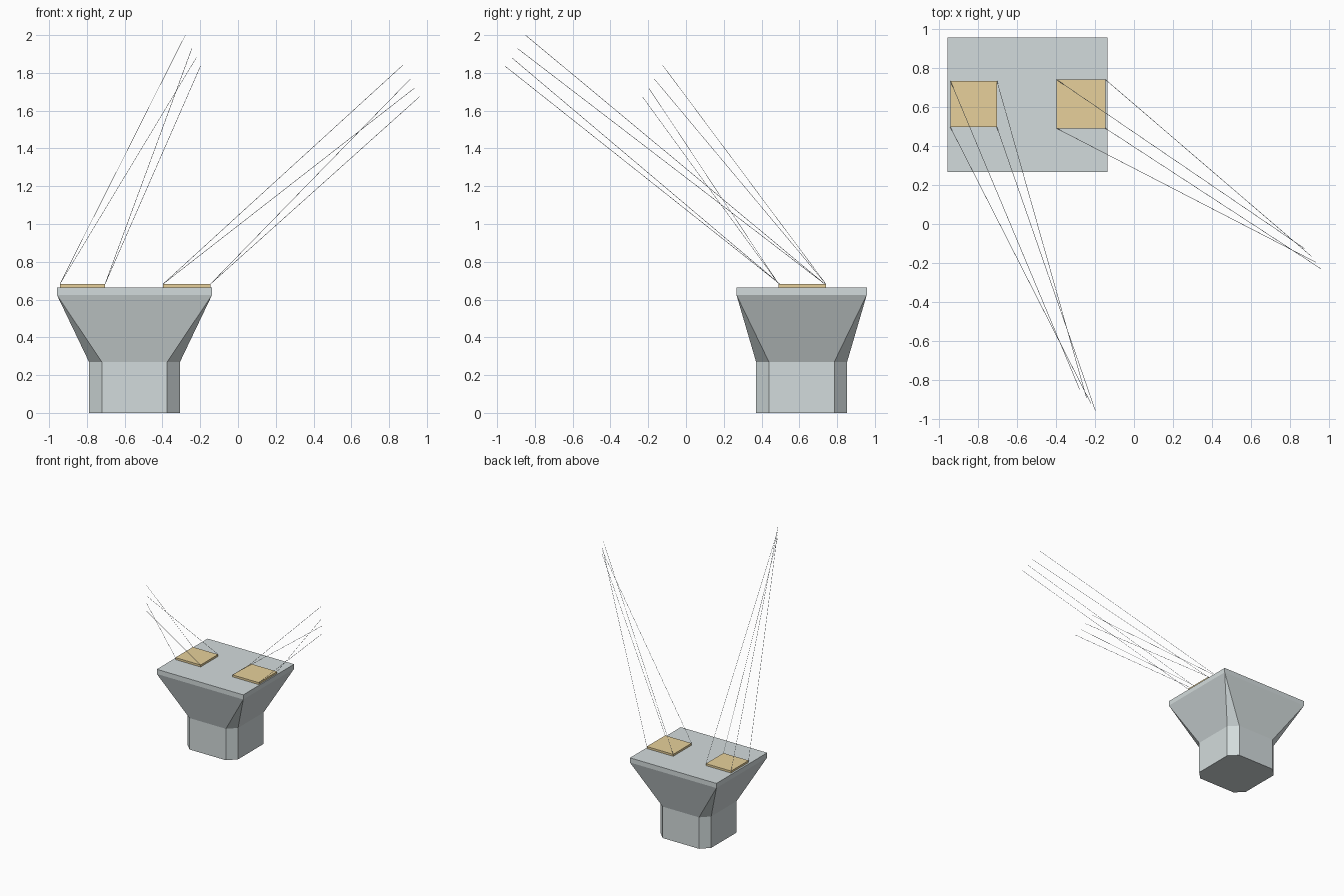
import bpy, bmesh
from mathutils import Vector

if "Cube" in bpy.data.objects:
    bpy.data.objects.remove(bpy.data.objects["Cube"])


def material(name, rgb):
    m = bpy.data.materials.new(name)
    m.diffuse_color = (*rgb, 1)
    m.use_nodes = True
    m.node_tree.nodes["Principled BSDF"].inputs["Base Color"].default_value = m.diffuse_color
    return m


CONCRETE = material("concrete grey", (0.65, 0.71, 0.715))
TAN = material("bearing tan", (0.81, 0.64, 0.33))
STEEL = material("wire steel", (0.50, 0.55, 0.59))


def finish(name, bm, mat):
    bmesh.ops.recalc_face_normals(bm, faces=bm.faces)
    me = bpy.data.meshes.new(name)
    bm.to_mesh(me)
    bm.free()
    me.materials.append(mat)
    ob = bpy.data.objects.new(name, me)
    bpy.context.collection.objects.link(ob)
    return ob


def box(name, x0, x1, y0, y1, z0, z1, mat):
    bm = bmesh.new()
    bmesh.ops.create_cube(bm, size=1)
    for v in bm.verts:
        v.co = ((x0 + x1) / 2 + v.co.x * (x1 - x0),
                (y0 + y1) / 2 + v.co.y * (y1 - y0),
                (z0 + z1) / 2 + v.co.z * (z1 - z0))
    return finish(name, bm, mat)


# Pier: chamfered column, flare and rectangular cap in one shell
CX, CY = -0.548, 0.612
COL, CHAMFER = 0.241, 0.068
CAP_X, CAP_Y = 0.411, 0.345
CORNERS = [(-1, -1), (1, -1), (1, 1), (-1, 1)]

bm = bmesh.new()


def octagon(z):
    ring = []
    for i, (sx, sy) in enumerate(CORNERS):
        a = (sx * COL, sy * (COL - CHAMFER))
        b = (sx * (COL - CHAMFER), sy * COL)
        for x, y in ((a, b) if i % 2 == 0 else (b, a)):
            ring.append(bm.verts.new((CX + x, CY + y, z)))
    return ring


def rectangle(z):
    return [bm.verts.new((CX + sx * CAP_X, CY + sy * CAP_Y, z)) for sx, sy in CORNERS]


foot, neck = octagon(0), octagon(0.27)
low, top = rectangle(0.625), rectangle(0.665)
bm.faces.new(foot)
bm.faces.new(top)
for i in range(8):
    j = (i + 1) % 8
    bm.faces.new((foot[i], foot[j], neck[j], neck[i]))
for i in range(4):
    j = (i + 1) % 4
    bm.faces.new((neck[2 * i], neck[2 * i + 1], low[i]))
    bm.faces.new((neck[2 * i + 1], neck[2 * j], low[j], low[i]))
    bm.faces.new((low[i], low[j], top[j], top[i]))
finish("pier", bm, CONCRETE)

# Bearing plates with four guide wires rising from the corners of each
WIRE_R = 0.0012


def wires(name, starts, ends):
    bm = bmesh.new()
    for a, b in zip(starts, ends):
        a, b = Vector(a), Vector(b)
        side = (b - a).cross(Vector((0, 0, 1))).normalized()
        up = side.cross(b - a).normalized()
        offs = [side * WIRE_R, up * WIRE_R, -side * WIRE_R, -up * WIRE_R]
        r0 = [bm.verts.new(a + o) for o in offs]
        r1 = [bm.verts.new(b + o) for o in offs]
        for i in range(4):
            j = (i + 1) % 4
            bm.faces.new((r0[i], r0[j], r1[j], r1[i]))
        bm.faces.new(r0)
        bm.faces.new(r1)
    finish(name, bm, STEEL)


BEARINGS = {
    "left": ((-0.943, -0.704, 0.497, 0.735),
             [(-0.279, -0.85, 2.0), (-0.244, -0.893, 1.93),
              (-0.221, -0.922, 1.88), (-0.199, -0.957, 1.835)]),
    "right": ((-0.397, -0.146, 0.491, 0.741),
              [(0.874, -0.125, 1.842), (0.912, -0.167, 1.767),
               (0.935, -0.197, 1.72), (0.96, -0.23, 1.673)]),
}
for side, ((x0, x1, y0, y1), ends) in BEARINGS.items():
    box(side + "_bearing_plate", x0, x1, y0, y1, 0.664, 0.682, TAN)
    starts = [(x, y, 0.682) for y in (y1, y0) for x in (x0, x1)]
    wires(side + "_guide_wires", starts, ends)
